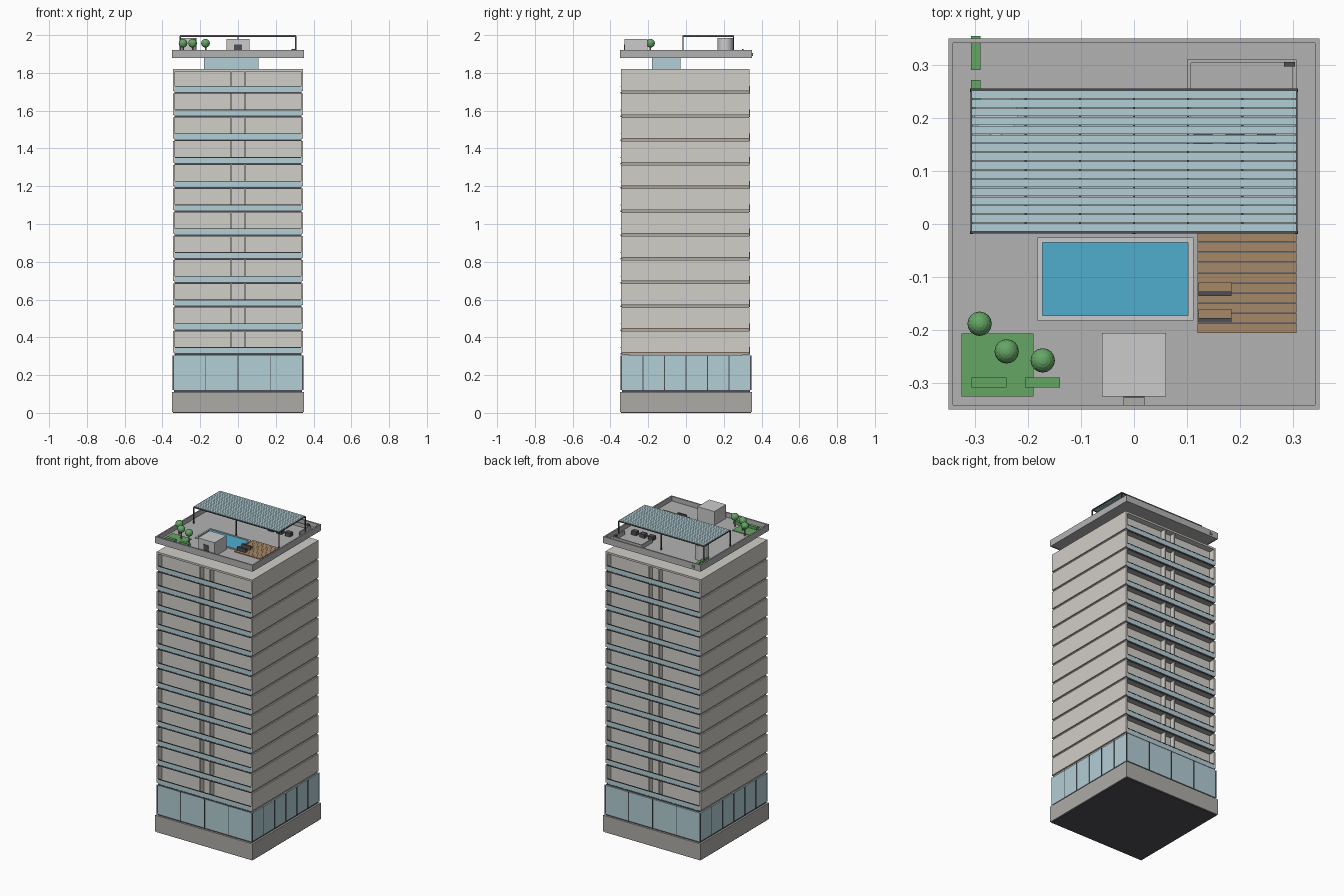
import bpy, bmesh
from mathutils import Matrix, Vector

if "Cube" in bpy.data.objects:
    bpy.data.objects.remove(bpy.data.objects["Cube"])


def mat(name, r, g, b):
    m = bpy.data.materials.new(name)
    m.diffuse_color = (r, g, b, 1)
    m.use_nodes = True
    m.node_tree.nodes["Principled BSDF"].inputs["Base Color"].default_value = m.diffuse_color
    return m


WALL = mat("warm_wall", .64, .62, .58)
STONE = mat("stone", .42, .41, .39)
DARK = mat("dark_metal", .08, .08, .09)
GLASS = mat("glass", .45, .62, .67)
WOOD = mat("wood", .38, .25, .14)
GREEN = mat("leaf", .13, .38, .13)
WATER = mat("water", .08, .42, .62)
ROOF = mat("roof", .45, .45, .45)
PALE = mat("pale", .7, .7, .7)


def finish(name, bm, material):
    me = bpy.data.meshes.new(name)
    bm.to_mesh(me)
    bm.free()
    ob = bpy.data.objects.new(name, me)
    bpy.context.collection.objects.link(ob)
    me.materials.append(material)
    return ob


def boxes(name, material, items):
    """One object from boxes given as (x0, x1, y0, y1, z0, z1)."""
    bm = bmesh.new()
    for x0, x1, y0, y1, z0, z1 in items:
        c = Vector(((x0 + x1) / 2, (y0 + y1) / 2, (z0 + z1) / 2))
        bmesh.ops.create_cube(bm, size=1, matrix=Matrix.Translation(c)
                              @ Matrix.Diagonal((x1 - x0, y1 - y0, z1 - z0, 1)))
    return finish(name, bm, material)


def cylinder(name, material, x, y, z0, z1, r, n=24):
    bm = bmesh.new()
    bmesh.ops.create_cone(bm, cap_ends=True, segments=n, radius1=r, radius2=r,
                          depth=z1 - z0, matrix=Matrix.Translation((x, y, (z0 + z1) / 2)))
    return finish(name, bm, material)


# Podium and glazed lobby
boxes("podium", STONE, [(-.35, .35, -.35, .35, .005, .11)])
boxes("podium_underside", DARK, [(-.345, .345, -.345, .345, 0, .006)])
boxes("podium_recess", DARK, [(-.338, .338, -.338, .338, .109, .122)])
boxes("lobby_glass", GLASS, [(-.343, .343, -.343, .343, .12, .305)])
bars = []
for i in range(5):
    p = -.342 + .171 * i
    for s in (-1, 1):
        bars.append((p - .002, p + .002, s * .344 - .002, s * .344 + .002, .12, .305))
for i in range(7):
    p = -.342 + .114 * i
    for s in (-1, 1):
        bars.append((s * .344 - .002, s * .344 + .002, p - .002, p + .002, .12, .305))
boxes("lobby_mullions", DARK, bars)

# Twelve storeys: slab, side walls, balcony fins, railings
PITCH, Z0, N = .1258, .31, 12
slabs, sides, fins, decks, glass, rails = [], [], [], [], [], []
YF, YB = -.343, .336
for i in range(N):
    z = Z0 + PITCH * i
    top = z + PITCH
    slabs.append((-.336, .336, YF + .003, YB - .003, z - .004, z + .008))
    decks.append((-.335, .335, YF + .006, YB - .006, z + .008, z + .011))
    for s in (-1, 1):
        a, b = sorted((s * .333, s * .344))
        sides.append((a, b, YF, YB, z + .01, top - .003))
        fins.append((s * .036 - .004, s * .036 + .004, YF + .006, YB - .006, z + .01, top - .003))
    for y in (YF, YB):
        glass.append((-.333, .333, y - .0015, y + .0015, z + .006, z + .034))
        rails.append((-.333, .333, y - .003, y + .003, z + .034, z + .038))
        rails.append((-.333, .333, y - .003, y + .003, z - .002, z + .006))
boxes("tower_core", WALL, [(-.334, .334, -.303, .296, .3, 1.815)])
boxes("floor_slabs", STONE, slabs)
boxes("balcony_decks", WOOD, decks)
boxes("side_walls", WALL, sides)
boxes("balcony_fins", WALL, fins)
boxes("railing_glass", GLASS, glass)
boxes("railing_bars", DARK, rails)
boxes("tower_top", WALL, [(-.344, .344, YF, YB, 1.808, 1.82)])

# Roof tray (split around the pool) with parapet
ZF = 1.89
PX0, PX1, PY0, PY1 = -.172, .102, -.172, -.035
boxes("roof_slab", ROOF, [(-.345, PX0, -.345, .345, 1.88, ZF), (PX1, .345, -.345, .345, 1.88, ZF),
                          (PX0, PX1, -.345, PY0, 1.88, ZF), (PX0, PX1, PY1, .345, 1.88, ZF)])
boxes("parapet", ROOF, [(-.35, .35, -.35, -.341, 1.878, 1.92), (-.35, .35, .341, .35, 1.878, 1.92),
                        (-.35, -.341, -.341, .341, 1.878, 1.92), (.341, .35, -.341, .341, 1.878, 1.92)])

# Pool hanging below the roof
boxes("pool_basin", GLASS, [(-.18, .108, -.18, -.028, 1.82, 1.879)])
boxes("pool_water", WATER, [(PX0, PX1, PY0, PY1, 1.87, 1.892)])
boxes("pool_rim", PALE, [(-.182, .112, -.182, PY0, ZF, 1.896), (-.182, .112, PY1, -.025, ZF, 1.896),
                         (-.182, PX0, PY0, PY1, ZF, 1.896), (PX1, .112, PY0, PY1, ZF, 1.896)])

# Sun deck planks and loungers
boxes("sun_deck", WOOD, [(.12, .306, -.205 + .019 * i, -.187 + .019 * i, ZF, 1.895) for i in range(10)])
boxes("loungers", WOOD, [(.122, .184, y, y + .025, 1.9, 1.908) for y in (-.185, -.135)])
boxes("lounger_backs", DARK, [(.122, .184, y, y + .009, 1.895, 1.918) for y in (-.186, -.136)])

# Stair house with door and step
boxes("stair_house", PALE, [(-.06, .06, -.325, -.205, ZF, 1.98)])
boxes("stair_door", DARK, [(-.02, .02, -.327, -.324, ZF, 1.95)])
boxes("door_step", STONE, [(-.021, .021, -.341, -.327, ZF, 1.894)])

# Garden: lawn, hedges, trees
boxes("lawn", GREEN, [(-.325, -.189, -.325, -.206, ZF, 1.894)])
boxes("hedges", GREEN, [(-.306, -.24, -.308, -.289, ZF, 1.91), (-.205, -.139, -.308, -.289, ZF, 1.91),
                        (-.307, -.289, .29, .354, ZF, 1.906), (-.307, -.289, .205, .271, ZF, 1.906)])
for i, (x, y) in enumerate([(-.291, -.188), (-.24, -.24), (-.172, -.257)]):
    cylinder(f"tree_trunk_{i}", WOOD, x, y, ZF, 1.945, .004, 8)
    bm = bmesh.new()
    bmesh.ops.create_uvsphere(bm, u_segments=16, v_segments=10, radius=.023,
                              matrix=Matrix.Translation((x, y, 1.957)))
    finish(f"tree_crown_{i}", bm, GREEN)

# Pergola: posts, frame, rafters, slats
PXS = [-.306 + .102 * i for i in range(7)]
boxes("pergola_posts", DARK, [(x - .003, x + .003, y - .003, y + .003, ZF, 1.994)
                              for x in (PXS[0], PXS[3], PXS[6]) for y in (-.016, .252)])
boxes("pergola_frame", DARK, [(x - .002, x + .002, -.018, .255, 1.991, 1.997) for x in PXS]
      + [(-.308, .308, y - .002, y + .002, 1.991, 1.997) for y in (-.016, .253)])
boxes("pergola_slats", GLASS, [(-.306, .306, -.014 + .0167 * i, .001 + .0167 * i, 1.996, 2.0)
                               for i in range(16)])

# Bar area under the pergola: low walls, stools, grill
boxes("bar_walls", ROOF, [(.1, .306, .303, .31, ZF, 1.915), (.1, .107, .2, .303, ZF, 1.915),
                          (.299, .306, .2, .303, ZF, 1.915)])
boxes("grill", DARK, [(.283, .303, .297, .305, 1.91, 1.926)])
boxes("stools", DARK, [(x - .018, x + .018, .15, .18, ZF, 1.915) for x in (.25, .19, .13)])

# Water tank
tank = cylinder("water_tank", PALE, -.26, .208, ZF, 1.985, .041, 32)
bpy.context.view_layer.objects.active = tank
tank.select_set(True)
bpy.ops.object.shade_smooth_by_angle()
